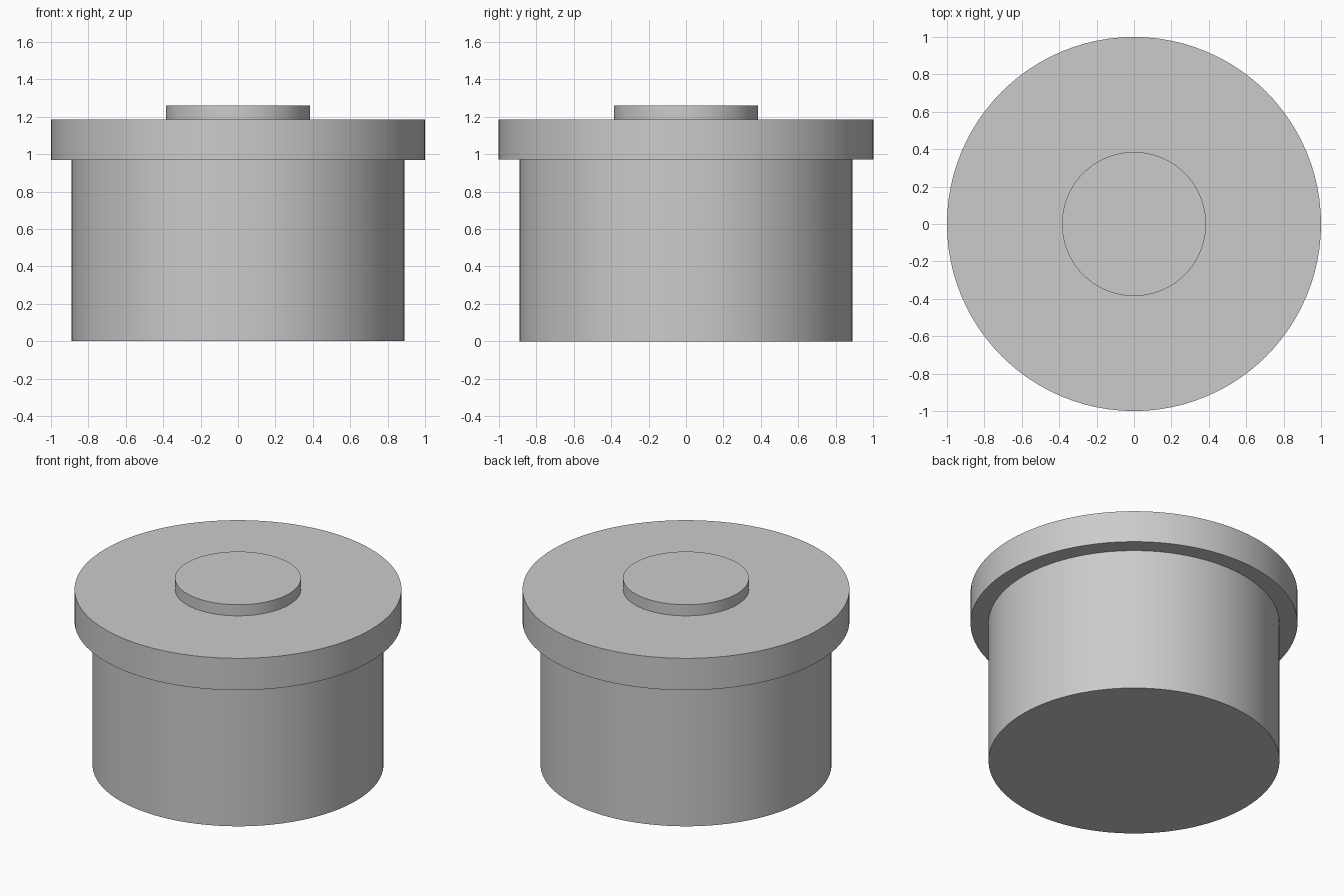
import bpy
import math

SIDES = 96

# Remove the default cube only
cube = bpy.data.objects.get("Cube")
if cube:
    bpy.data.objects.remove(cube, do_unlink=True)

# Single plain grey material
GREY = (0.6, 0.6, 0.6, 1.0)
grey = bpy.data.materials.new("light_grey")
grey.use_nodes = True
grey.diffuse_color = GREY
for node in grey.node_tree.nodes:
    if node.type == 'BSDF_PRINCIPLED':
        node.inputs["Base Color"].default_value = GREY


def add_disc(name, radius, bottom, top):
    """Upright cylinder between two heights, round side smooth, rims sharp."""
    bpy.ops.mesh.primitive_cylinder_add(
        vertices=SIDES, radius=radius, depth=top - bottom,
        location=(0, 0, (bottom + top) / 2))
    part = bpy.context.object
    part.name = name
    part.data.name = name
    part.data.materials.append(grey)
    bpy.ops.object.shade_smooth_by_angle(angle=math.radians(30))
    return part


# Main drum, running slightly up into the flange
add_disc("body", 0.89, 0.0, 0.99)

# Wide overhanging rim
add_disc("flange", 1.0, 0.97, 1.185)

# Low central boss, seated slightly into the flange
add_disc("top_boss", 0.385, 1.16, 1.26)
